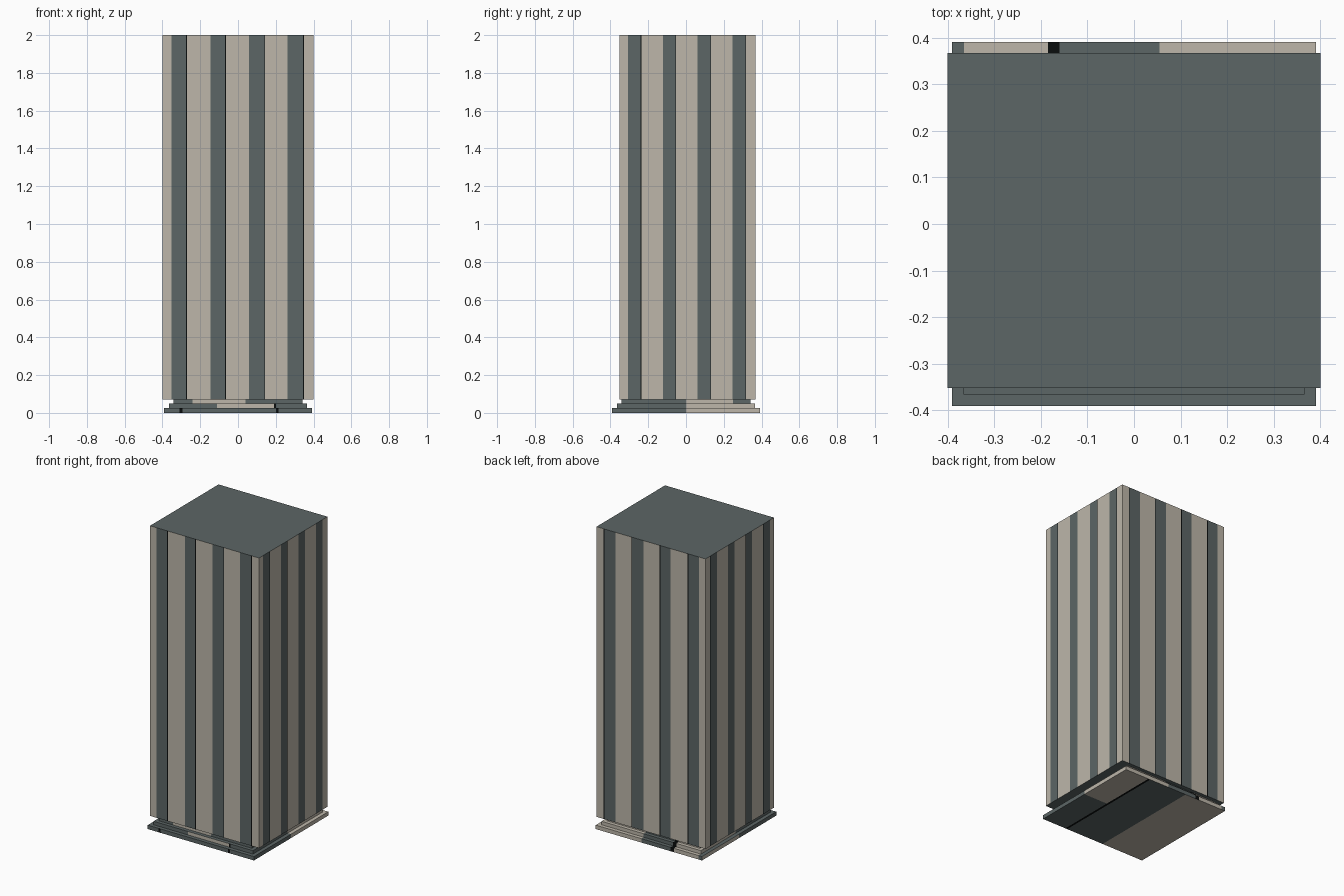
import bpy, bmesh
from mathutils import Vector

if "Cube" in bpy.data.objects:
    bpy.data.objects.remove(bpy.data.objects["Cube"])


def material(name, rgb):
    m = bpy.data.materials.new(name)
    m.diffuse_color = (*rgb, 1)
    m.use_nodes = True
    m.node_tree.nodes["Principled BSDF"].inputs["Base Color"].default_value = m.diffuse_color
    return m


MATS = [material("pale stone", (0.51, 0.47, 0.40)),
        material("slate grey", (0.107, 0.133, 0.133)),
        material("black groove", (0.003, 0.004, 0.004))]
PALE, SLATE, BLACK = range(3)


def block(name, lo, hi, xcuts, ycuts, rule):
    """Box sliced at the given x and y positions, coloured by a rule per face."""
    bm = bmesh.new()
    bmesh.ops.create_cube(bm, size=1)
    for v in bm.verts:
        v.co = Vector([lo[i] + (v.co[i] + 0.5) * (hi[i] - lo[i]) for i in range(3)])
    for axis, cuts in ((0, xcuts), (1, ycuts)):
        for c in cuts:
            p, n = Vector((0, 0, 0)), Vector((0, 0, 0))
            p[axis], n[axis] = c, 1
            bmesh.ops.bisect_plane(bm, geom=bm.verts[:] + bm.edges[:] + bm.faces[:],
                                   plane_co=p, plane_no=n)
    bm.normal_update()
    for f in bm.faces:
        f.material_index = rule(f.calc_center_median(), f.normal)
    me = bpy.data.meshes.new(name)
    bm.to_mesh(me)
    bm.free()
    for m in MATS:
        me.materials.append(m)
    ob = bpy.data.objects.new(name, me)
    bpy.context.collection.objects.link(ob)
    return ob


def inside(v, bands):
    return any(a < v < b for a, b in bands)


# Column: vertical slate boards on pale walls, each with a thin black groove
X_DARK = [(-0.352, -0.275), (-0.145, -0.070), (0.057, 0.139), (0.262, 0.343)]
X_BLACK = [(-0.275, -0.270), (-0.070, -0.064), (0.139, 0.142), (0.343, 0.349)]
Y_DARK = [(-0.308, -0.241), (-0.123, -0.056), (0.062, 0.130), (0.247, 0.315)]
Y_BLACK = [(-0.241, -0.236), (-0.056, -0.053), (0.130, 0.133), (0.315, 0.318)]


def column_rule(c, n):
    if abs(n.z) > 0.5:
        return SLATE
    v, dark, black = (c.x, X_DARK, X_BLACK) if abs(n.y) > 0.5 else (c.y, Y_DARK, Y_BLACK)
    return BLACK if inside(v, black) else SLATE if inside(v, dark) else PALE


edges = lambda bands: sorted({v for b in bands for v in b})
block("striped_column", (-0.401, -0.352, 0.07), (0.401, 0.368, 2.0),
      edges(X_DARK + X_BLACK), edges(Y_DARK + Y_BLACK), column_rule)


# Stepped base: three slabs; front pale and black patches shift per step
def base_rule(front_pale, front_black, back_slate, side_slate):
    def rule(c, n):
        if n.z < -0.5:      # underside: one slate band and a corner patch
            if 0.2 < c.x < 0.215:
                return BLACK
            return SLATE if -0.08 < c.x < 0.2 or (c.x > 0.22 and c.y < 0) else PALE
        if abs(n.x) > 0.5:
            return SLATE if c.y < 0 or c.y > side_slate else PALE
        if n.y < -0.5:
            return (BLACK if inside(c.x, front_black)
                    else PALE if inside(c.x, front_pale) else SLATE)
        if c.y < 0:         # front half of the tread
            return SLATE
        if -0.185 < c.x < -0.16:
            return BLACK
        return SLATE if inside(c.x, back_slate) else PALE
    return rule


STEPS = [("lower", 0.391, 0.0, 0.026, [], [(-0.31, -0.295), (0.2, 0.215)], 1),
         ("middle", 0.366, 0.026, 0.049, [(-0.11, 0.19)], [(0.19, 0.2)], 1),
         ("upper", 0.342, 0.049, 0.07, [(-0.24, 0.04)], [], 0.25)]
BACK = [(-0.4, -0.365), (-0.16, 0.055)]
for name, h, z0, z1, pale, black, side in STEPS:
    cuts = edges(pale + black + BACK + [(-0.185, -0.08), (0.2, 0.215)])
    block(name + "_base_step", (-h, -h, z0), (h, h, z1),
          [c for c in cuts if abs(c) < h], [0, 0.25], base_rule(pale, black, BACK, side))
